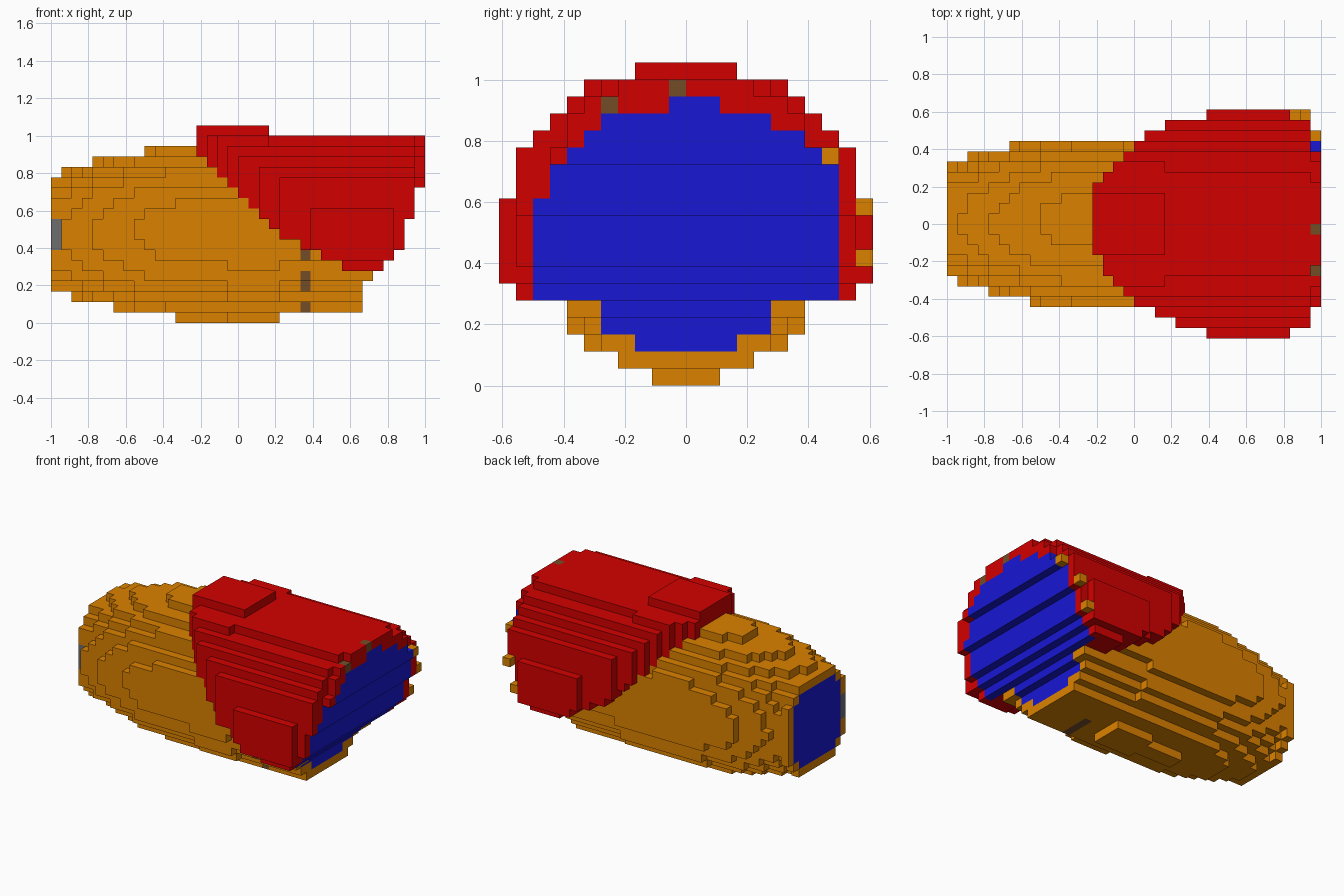
import bpy, bmesh
from math import sqrt

cube = bpy.data.objects.get("Cube")
if cube:
    bpy.data.objects.remove(cube, do_unlink=True)

S = 1 / 18                      # block size
NX, NY, NZ = 36, 22, 19
ZC = 8.5 * S                    # height of the long axis


def material(name, rgb):
    m = bpy.data.materials.new(name)
    m.use_nodes = True
    m.diffuse_color = (*rgb, 1)
    m.node_tree.nodes["Principled BSDF"].inputs["Base Color"].default_value = (*rgb, 1)
    return m


MATS = {
    "barrel_body": material("orange", (0.71, 0.222, 0.0)),
    "hood": material("red", (0.65, 0.0, 0.0)),
    "end_panels": material("blue", (0.009, 0.009, 0.66)),
    "grey_inlay": material("grey", (0.155, 0.155, 0.155)),
    "brown_inlays": material("brown", (0.17, 0.076, 0.02)),
}


def centre(i, j, k):
    return -1 + (i + .5) * S, (j + .5 - NY / 2) * S, (k + .5) * S - ZC


def inside(y, z, ry, rz):
    return (y / ry) ** 2 + (z / rz) ** 2 <= 1


def octagon(y, z, half, diagonal):
    a, b = abs(y - S / 2), abs(z)
    return max(a, b) < half and a + b < diagonal


def end_column(k):
    """First empty column of the stepped, slanting +x end in layer k."""
    for top, end in ((3, 30), (4, 31), (5, 32), (6, 33), (9, 34), (12, 35)):
        if k <= top:
            return end
    return 36


# Tapered orange barrel with a blunt octagonal -x end
def in_barrel(i, x, y, z):
    if i == 0:
        return octagon(y, z, .29, .455)
    if x < -.05:
        r = min(.459, .47 * sqrt(1 - ((x + .05) / 1.22) ** 2))
        return inside(y - .012, z - .01, r, r)
    r = .46 if x < .22 else .437
    return inside(y - .004, z, r, r)


# Larger red hood: oval cross-section, rounded plan, diagonal lower rim
def in_hood(i, k, x, y, z):
    if i < 14:
        return False
    lowest = 30 - i if i < 23 else max(5, 8 - (i - 22) // 2)
    if k < lowest:
        return False
    if i == 35:
        return inside(y, z, .52, .55)
    if i >= 33 and abs(y) > .555:
        return False
    plan = .61 * sqrt(1 - ((x - .65) / .89) ** 2)
    return abs(y - .004) <= plan and inside(y, z, .61, .582 if x < .17 else .5552)


# Blue panels filling both ends
def in_panel(i, k, y, z):
    if i == 0:
        return octagon(y, z, .23, .40)
    if i != end_column(k) - 1:
        return False
    if k < 5:
        return inside(y, z, .376, .376)
    return abs(y) < .5 and inside(y - .016, max(z, -.1), .525, .4515)


def classify(i, j, k):
    x, y, z = centre(i, j, k)
    if i >= end_column(k):
        return None
    hood = in_hood(i, k, x, y, z)
    if not hood and not in_barrel(i, x, y, z):
        return None
    if i == 0 and y < -.24 and abs(z) < .1:
        return "grey_inlay"
    if i == 35 and (j, k) in ((6, 16), (10, 17)):
        return "brown_inlays"
    if in_panel(i, k, y, z):
        return "end_panels"
    if hood:
        return "hood"
    if i == 24 and k in (1, 3, 4, 6) and y < 0:
        return "brown_inlays"
    return "barrel_body"


cells = {}
for i in range(NX):
    for j in range(NY):
        for k in range(NZ):
            part = classify(i, j, k)
            if part:
                cells[i, j, k] = part

# Small orange blocks on the left rim
for c in ((35, 19, 13), (34, 21, 10), (33, 21, 7)):
    cells[c] = "barrel_body"


def add_part(name):
    """Outer skin of every block belonging to one part."""
    bm = bmesh.new()
    verts = {}

    def vert(p):
        if p not in verts:
            verts[p] = bm.verts.new((p[0] * S - 1, (p[1] - NY / 2) * S, p[2] * S))
        return verts[p]

    for c, part in cells.items():
        if part != name:
            continue
        for axis in range(3):
            for side in (0, 1):
                near = list(c)
                near[axis] += 2 * side - 1
                if tuple(near) in cells:
                    continue
                u, v = (axis + 1) % 3, (axis + 2) % 3
                loop = []
                for du, dv in ((0, 0), (1, 0), (1, 1), (0, 1)):
                    p = list(c)
                    p[axis] += side
                    p[u] += du
                    p[v] += dv
                    loop.append(vert(tuple(p)))
                bm.faces.new(loop if side else loop[::-1])
    # Join coplanar squares into clean flat panels
    bmesh.ops.dissolve_limit(bm, angle_limit=.01, verts=bm.verts[:], edges=bm.edges[:])
    mesh = bpy.data.meshes.new(name)
    bm.to_mesh(mesh)
    bm.free()
    mesh.materials.append(MATS[name])
    bpy.context.collection.objects.link(bpy.data.objects.new(name, mesh))


for part_name in MATS:
    add_part(part_name)
